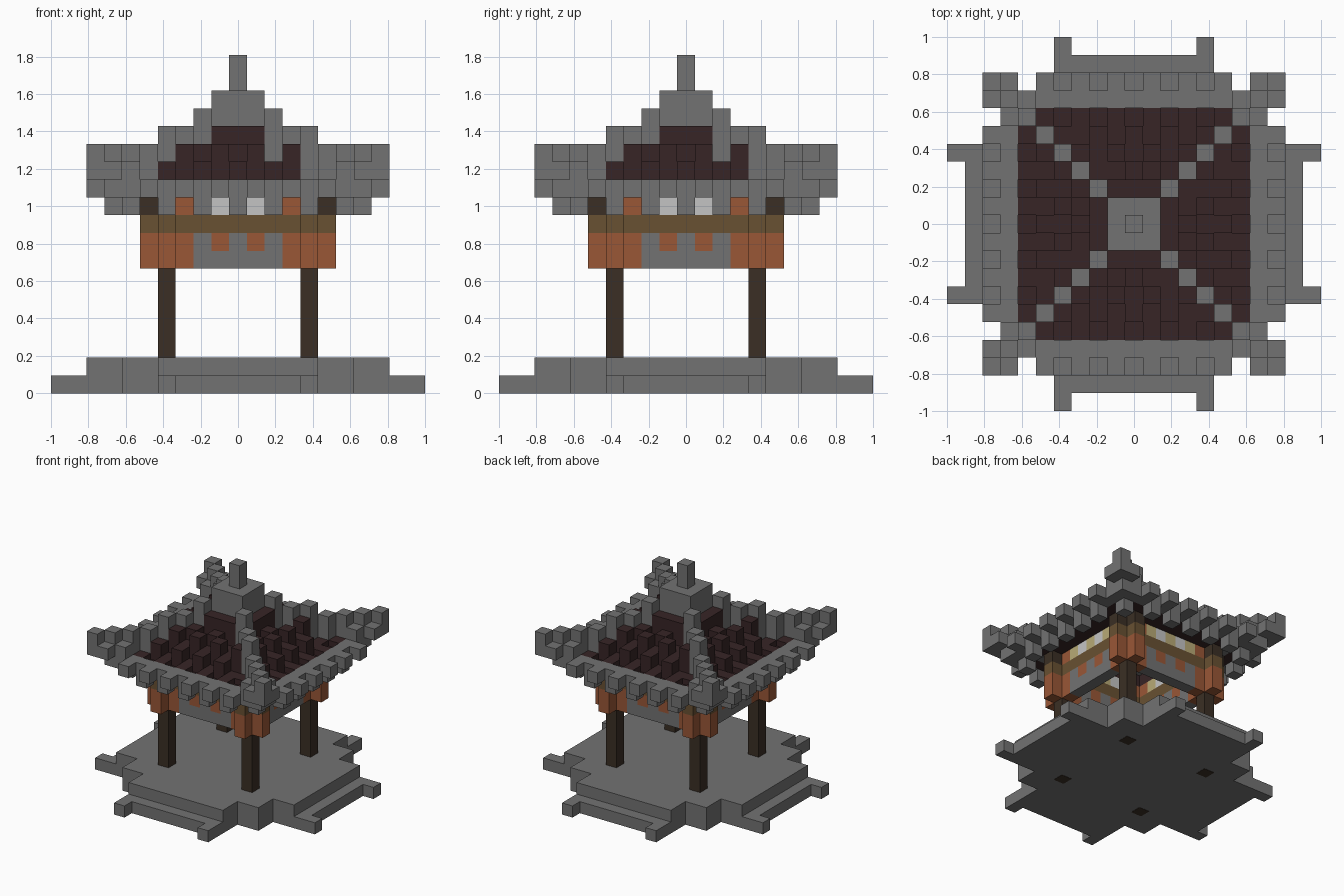
import bpy
import bmesh
from mathutils import Matrix, Vector

if "Cube" in bpy.data.objects:
    bpy.data.objects.remove(bpy.data.objects["Cube"], do_unlink=True)

U = 2 / 21  # size of one block


def material(name, r, g, b):
    m = bpy.data.materials.new(name)
    m.use_nodes = True
    m.diffuse_color = (r, g, b, 1)
    m.node_tree.nodes["Principled BSDF"].inputs["Base Color"].default_value = (r, g, b, 1)
    return m


STONE = material("grey stone", .17, .17, .17)
TILE = material("dark red tile", .038, .018, .019)
ORANGE = material("orange wood", .32, .095, .037)
OLIVE = material("olive wood", .14, .082, .032)
BROWN = material("dark brown wood", .043, .028, .018)
WHITE = material("white pane", .55, .55, .55)
CREAM = material("pale yellow wood", .48, .40, .18)


def build(name, mat, boxes, sides=4):
    """Boxes are (first x cell, last x cell, first y, last y, bottom, top), turned round the centre."""
    bm = bmesh.new()
    for k in range(sides):
        turn = Matrix.Rotation(k * 1.5707963268, 4, 'Z')
        for x0, x1, y0, y1, z0, z1 in boxes:
            size = Vector((x1 - x0 + 1, y1 - y0 + 1, z1 - z0)) * U
            mid = Vector((x0 + x1, y0 + y1, z0 + z1)) * U / 2
            bmesh.ops.create_cube(bm, size=1, matrix=turn @ Matrix.Translation(mid)
                                  @ Matrix.Diagonal(size.to_4d()))
    mesh = bpy.data.meshes.new(name)
    bm.to_mesh(mesh)
    bm.free()
    mesh.materials.append(mat)
    ob = bpy.data.objects.new(name, mesh)
    bpy.context.collection.objects.link(ob)


def cell(x, y, z0, z1):
    return (x, x, y, y, z0, z1)


odd = range(-5, 6, 2)
even = range(-4, 5, 2)

# Platform with a step and two prongs on each side
build("platform_centre", STONE, [(-6, 6, -6, 6, 0, 2)], sides=1)
build("platform_arms", STONE, [(-4, 4, -8, -7, 0, 2)])
build("platform_steps", STONE, [(-4, 4, -9, -9, 0, 1),
                                cell(-4, -10, 0, 1), cell(4, -10, 0, 1)])

# Posts, their cross-shaped brackets and dark caps
build("posts", BROWN, [cell(4, -4, -.02, 9)])
build("post_brackets", ORANGE, [cell(x, y, 7, 9) for x, y in
                                ((3, -4), (5, -4), (4, -3), (4, -5))])
build("post_caps", BROWN, [cell(x, -4, 10, 11) for x in (-5, 4, 5)])

# Lintel wall with orange inlays, and the crossing beams above
build("lintel_wall", STONE, [(-2, 2, -4, -4, 7, 8)]
      + [cell(x, -4, 8, 9) for x in (-2, 0, 2)])
build("lintel_inlays", ORANGE, [cell(x, -4, 8, 9) for x in (-1, 1)])
build("beams", OLIVE, [(-3, 5, -4, -4, 9, 10), cell(-5, -4, 9, 10)])

# Frieze of alternating blocks under the roof
build("frieze_panes", WHITE, [cell(x, -4, 10, 11) for x in (-1, 1)])
build("frieze_blocks", ORANGE, [cell(x, -4, 10, 11) for x in (-3, 3)])
build("frieze_planks", CREAM, [cell(x, -4, 10, 11) for x in (-2, 0, 2)])

# Toothed eaves
build("eaves", STONE, [cell(x, -7, 11, 12) for x in odd]
      + [cell(x, -8, 11, 12) for x in odd]
      + [cell(x, -7, 10, 12) for x in even])

# Upturned corners
build("eave_corners", STONE, [
    cell(6, -6, 10, 14), cell(7, -7, 11, 14), cell(8, -8, 12, 14),
    cell(6, -7, 11, 13), cell(7, -6, 11, 13),
    cell(7, -8, 12, 13), cell(8, -7, 12, 13)])

# Stepped roof tiles: alternate blocks are raised in each row
tiles = [cell(x, -6, 11, 12 if x % 2 else 11.5) for x in range(-5, 6)]
tiles += [cell(x, -5, 11, 12 if x % 2 or x == 4 else 13) for x in range(-4, 5)]
tiles += [cell(x, -4, 11, 14 if x % 2 else 13) for x in range(-3, 4)]
tiles += [cell(x, -3, 12, 13 if x % 2 or x == 2 else 14) for x in range(-2, 3)]
tiles += [cell(x, -2, 13, 15) for x in range(-1, 2)]
build("roof_tiles", TILE, tiles)

# Diagonal ridges, crown and finial
build("roof_ridges", STONE, [cell(5, -5, 11, 14), cell(4, -4, 11, 15),
                             cell(3, -3, 12, 15), cell(2, -2, 13, 16)])
build("roof_crown", STONE, [(-1, 1, -1, 1, 14, 17)], sides=1)
build("finial", STONE, [cell(0, 0, 17, 19)], sides=1)
